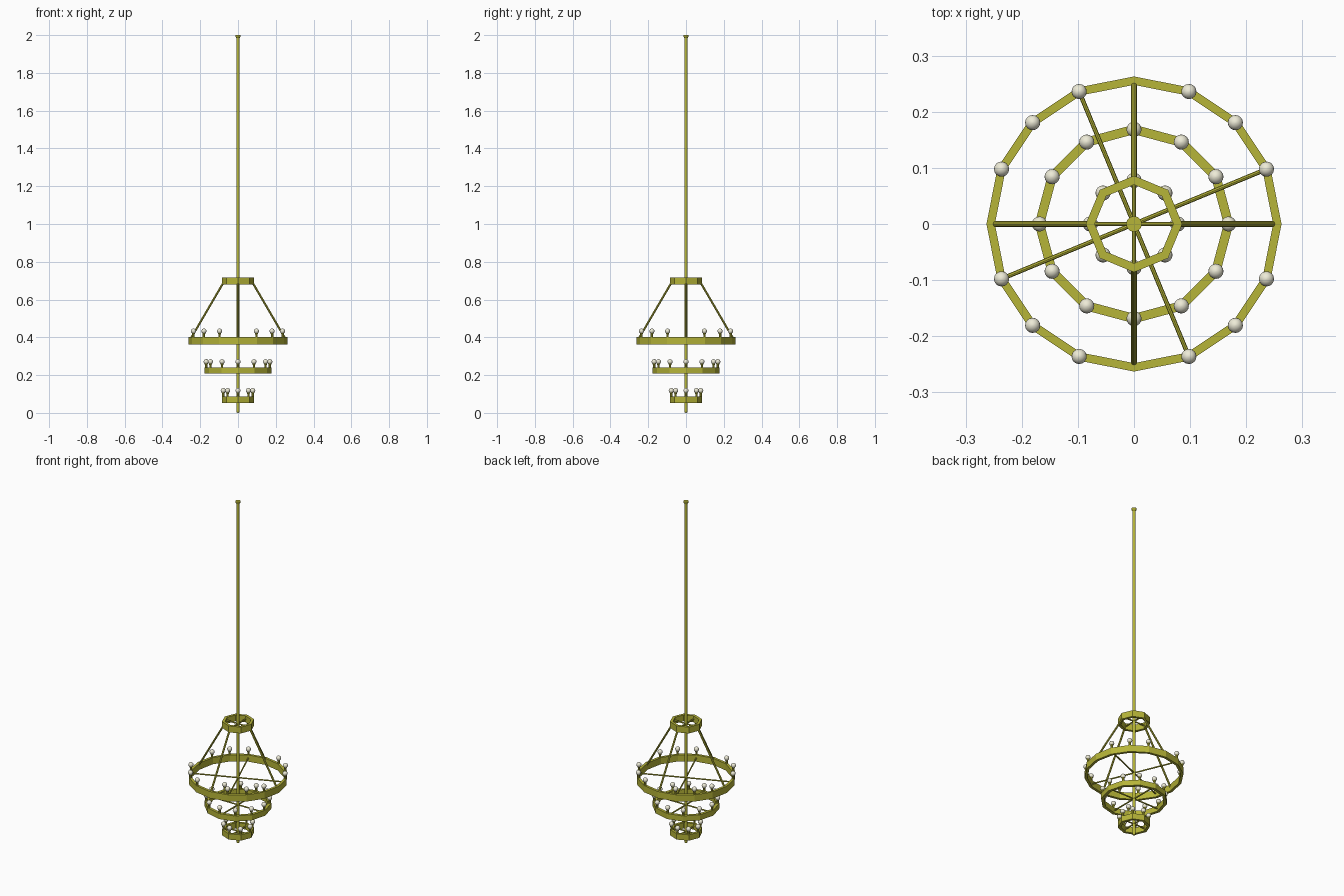
import bpy, bmesh
from math import pi, cos, sin
from mathutils import Vector

if "Cube" in bpy.data.objects:
    bpy.data.objects.remove(bpy.data.objects["Cube"])


def material(name, color):
    m = bpy.data.materials.new(name)
    m.diffuse_color = color
    m.use_nodes = True
    m.node_tree.nodes["Principled BSDF"].inputs["Base Color"].default_value = m.diffuse_color
    return m


brass = material("brass", (0.47, 0.46, 0.04, 1))
glass = material("warm_glass", (0.85, 0.83, 0.68, 1))


def lathe(name, profile, sides, mat, closed=False, loc=(0, 0, 0), smooth=False):
    """Revolve (radius, z) points; open profiles get end caps."""
    bm = bmesh.new()
    loops = [[bm.verts.new((r * cos(2 * pi * i / sides), r * sin(2 * pi * i / sides), z))
              for i in range(sides)] for r, z in profile]
    pairs = list(zip(loops, loops[1:]))
    if closed:
        pairs.append((loops[-1], loops[0]))
    for a, b in pairs:
        for i in range(sides):
            j = (i + 1) % sides
            bm.faces.new((a[i], a[j], b[j], b[i]))
    if not closed:
        bm.faces.new(loops[0][::-1])
        bm.faces.new(loops[-1])
    bmesh.ops.recalc_face_normals(bm, faces=bm.faces)
    for f in bm.faces:
        f.smooth = smooth
    me = bpy.data.meshes.new(name)
    bm.to_mesh(me)
    bm.free()
    me.materials.append(mat)
    ob = bpy.data.objects.new(name, me)
    ob.location = loc
    bpy.context.collection.objects.link(ob)
    return ob


def bar(name, start, end, radius, sides=8):
    a, b = Vector(start), Vector(end)
    ob = lathe(name, [(radius, 0), (radius, (b - a).length)], sides, brass, loc=a)
    ob.rotation_euler = (b - a).to_track_quat('Z', 'Y').to_euler()
    return ob


def ring(name, r_in, r_out, z0, z1, sides):
    lathe(name, [(r_in, z0), (r_out, z0), (r_out, z1), (r_in, z1)], sides, brass, closed=True)


def polar(r, angle, z):
    return (r * cos(angle), r * sin(angle), z)


def lamp(name, r, angle, z):
    # flared holder with a round bulb
    loc = polar(r, angle, z)
    lathe(name + "_holder", [(0.006, -0.002), (0.006, 0.012), (0.009, 0.022)], 8, brass, loc=loc)
    prof = [(0.0135 * sin(pi * k / 8), 0.031 - 0.0135 * cos(pi * k / 8)) for k in range(1, 8)]
    prof = [(0.001, 0.0175)] + prof + [(0.001, 0.0445)]
    lathe(name + "_bulb", prof, 16, glass, loc=loc, smooth=True)


# central rod, ceiling cap and bottom finial
lathe("rod", [(0.009, 0.008), (0.009, 1.99)], 12, brass)
lathe("ceiling_cap", [(0.009, 1.985), (0.014, 1.992), (0.014, 2.0)], 12, brass)
lathe("finial", [(0.002, 0.0), (0.007, 0.003), (0.009, 0.01)], 12, brass)

# plain top ring
ring("top_ring", 0.07, 0.086, 0.68, 0.717, 8)

# lamp tiers: name, inner and outer radius, bottom, top, sides, spoke turn
tiers = [("large", 0.248, 0.263, 0.363, 0.402, 16, pi / 8),
         ("middle", 0.160, 0.177, 0.208, 0.240, 12, 0),
         ("small", 0.070, 0.086, 0.053, 0.087, 8, 0)]
for name, r0, r1, z0, z1, n, turn in tiers:
    ring(name + "_ring", r0, r1, z0, z1, n)
    r, zm = (r0 + r1) / 2, (z0 + z1) / 2
    for k in range(4):
        a = turn + k * pi / 2
        bar(f"{name}_spoke_{k}", polar(0.004, a, zm), polar(r, a, zm), 0.004)
    for k in range(n):
        # the large ring leaves room for the struts
        if name == "large" and k % 4 == 0:
            continue
        lamp(f"{name}_lamp_{k}", r, 2 * pi * k / n, z1)

# sloping struts from the top ring to the large ring
for k in range(4):
    a = k * pi / 2
    bar(f"strut_{k}", polar(0.255, a, 0.385), polar(0.077, a, 0.69), 0.0055)
# spokes of the top ring
for k in range(4):
    a = k * pi / 2
    bar(f"top_spoke_{k}", polar(0.004, a, 0.698), polar(0.078, a, 0.698), 0.004)
